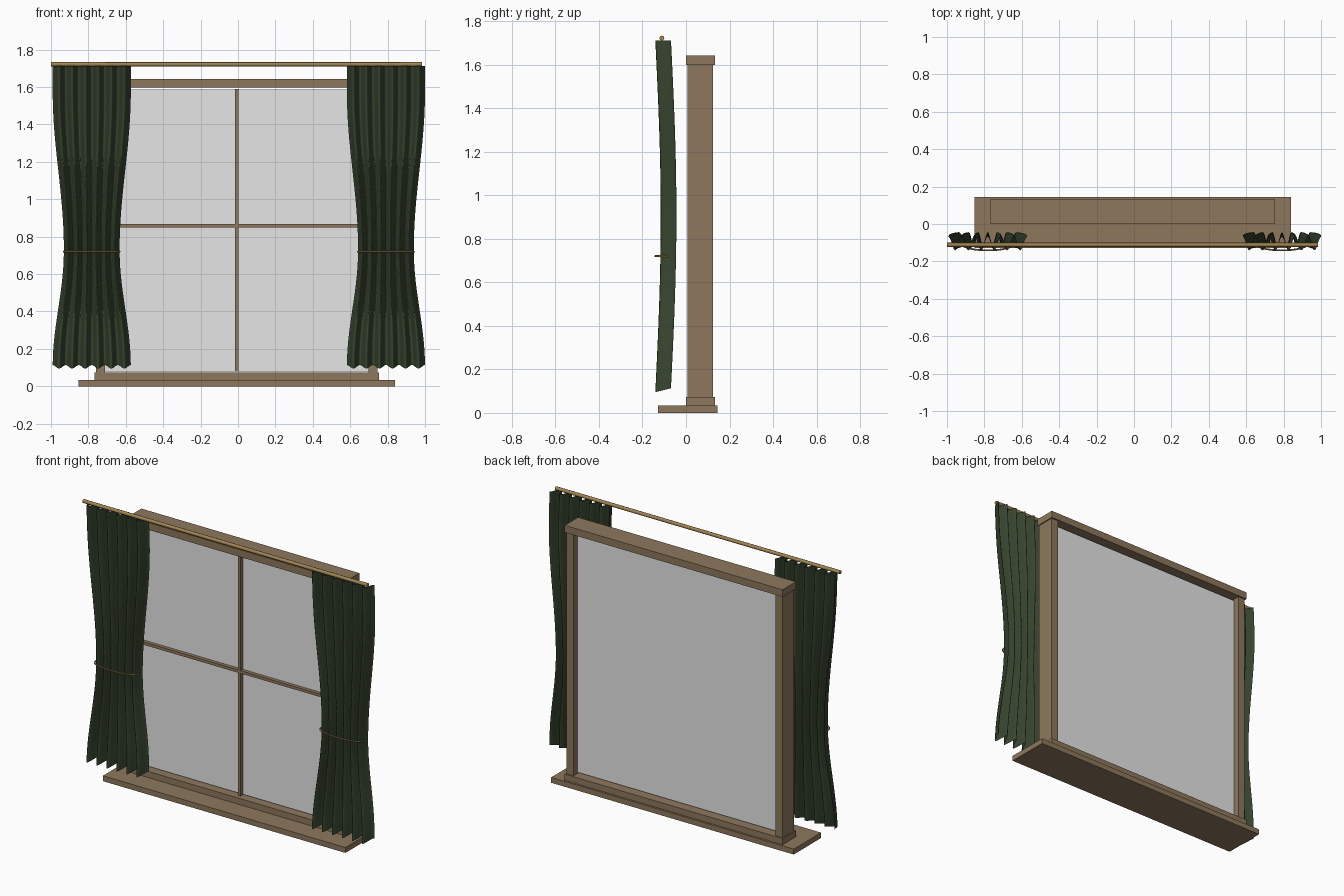
import bpy, bmesh, math

if "Cube" in bpy.data.objects:
    bpy.data.objects.remove(bpy.data.objects["Cube"])

CX = -0.007  # centre line of the window


def material(name, rgb):
    m = bpy.data.materials.new(name)
    m.diffuse_color = (*rgb, 1.0)
    m.use_nodes = True
    m.node_tree.nodes["Principled BSDF"].inputs["Base Color"].default_value = m.diffuse_color
    return m


WOOD = material("brown_wood", (0.27, 0.187, 0.108))
GLASS = material("grey_glass", (0.79, 0.79, 0.79))
CLOTH = material("dark_green_cloth", (0.038, 0.058, 0.028))
BRASS = material("dull_brass", (0.36, 0.235, 0.085))


def add_object(name, bm, mat, smooth=False):
    me = bpy.data.meshes.new(name)
    for f in bm.faces:
        f.smooth = smooth
    bm.to_mesh(me)
    bm.free()
    me.materials.append(mat)
    ob = bpy.data.objects.new(name, me)
    bpy.context.collection.objects.link(ob)
    return ob


def box(name, x, y, z, mat):
    """Box from (min, max) pairs."""
    bm = bmesh.new()
    bmesh.ops.create_cube(bm, size=1)
    for v in bm.verts:
        v.co = [(a + b) / 2 + c * (b - a) for c, (a, b) in zip(v.co, (x, y, z))]
    return add_object(name, bm, mat)


def tube(name, points, radius, mat):
    cu = bpy.data.curves.new(name, 'CURVE')
    cu.dimensions = '3D'
    cu.bevel_depth = radius
    cu.bevel_resolution = 2
    cu.use_fill_caps = True
    sp = cu.splines.new('POLY')
    sp.points.add(len(points) - 1)
    for p, co in zip(sp.points, points):
        p.co = (*co, 1)
    cu.materials.append(mat)
    ob = bpy.data.objects.new(name, cu)
    bpy.context.collection.objects.link(ob)
    return ob


# window frame
box("sill", (CX - 0.846, CX + 0.846), (-0.128, 0.145), (0, 0.034), WOOD)
box("bottom_rail", (CX - 0.76, CX + 0.76), (0.0, 0.133), (0.034, 0.073), WOOD)
box("top_rail", (CX - 0.76, CX + 0.76), (0.0, 0.133), (1.597, 1.642), WOOD)
for side, s in (("left", -1), ("right", 1)):
    xs = sorted((CX + s * 0.705, CX + s * 0.753))
    box(side + "_post", xs, (0.007, 0.123), (0.073, 1.597), WOOD)

# glass and glazing bars
box("glass", (CX - 0.705, CX + 0.705), (0.045, 0.083), (0.08, 1.587), GLASS)
box("vertical_bar", (CX - 0.01, CX + 0.01), (0.023, 0.047), (0.078, 1.59), WOOD)
box("horizontal_bar", (CX - 0.705, CX + 0.705), (0.023, 0.047), (0.85, 0.868), WOOD)

# curtain rod
tube("curtain_rod", [(-1.0, -0.111, 1.721), (0.985, -0.111, 1.721)], 0.0115, BRASS)


def half_width(z):
    """Half the curtain's width, drawn in at the tieback."""
    d = min(1, abs(z - 0.73) / (0.63 if z < 0.73 else 0.85))
    return 0.209 - 0.06 * math.cos(math.pi / 2 * d) ** 2


def curtain(name, cx, folds=6, cols=96, rows=40):
    bm = bmesh.new()
    grid = []
    for j in range(rows + 1):
        t = j / rows
        row = []
        for i in range(cols + 1):
            u = i / cols
            wave = math.cos(2 * math.pi * folds * u)  # +1 is a back fold
            z_low = 0.104 + 0.009 * wave
            z = z_low + (1.711 - z_low) * t
            y = -0.105 + 0.025 * math.sin(math.pi * t) + 0.036 * wave
            row.append(bm.verts.new((cx + (2 * u - 1) * half_width(z), y, z)))
        grid.append(row)
    for a, b in zip(grid, grid[1:]):
        for i in range(cols):
            bm.faces.new((a[i], b[i], b[i + 1], a[i + 1]))
    add_object(name, bm, CLOTH, smooth=True)


# curtains with their tiebacks
for side, cx in (("left", -0.782), ("right", 0.791)):
    curtain(side + "_curtain", cx)
    arc = [math.pi * k / 24 for k in range(25)]
    tube(side + "_tieback", [(cx - 0.15 * math.cos(a), -0.083 - 0.058 * math.sin(a) ** 0.7, 0.72)
                             for a in arc], 0.0045, BRASS)
